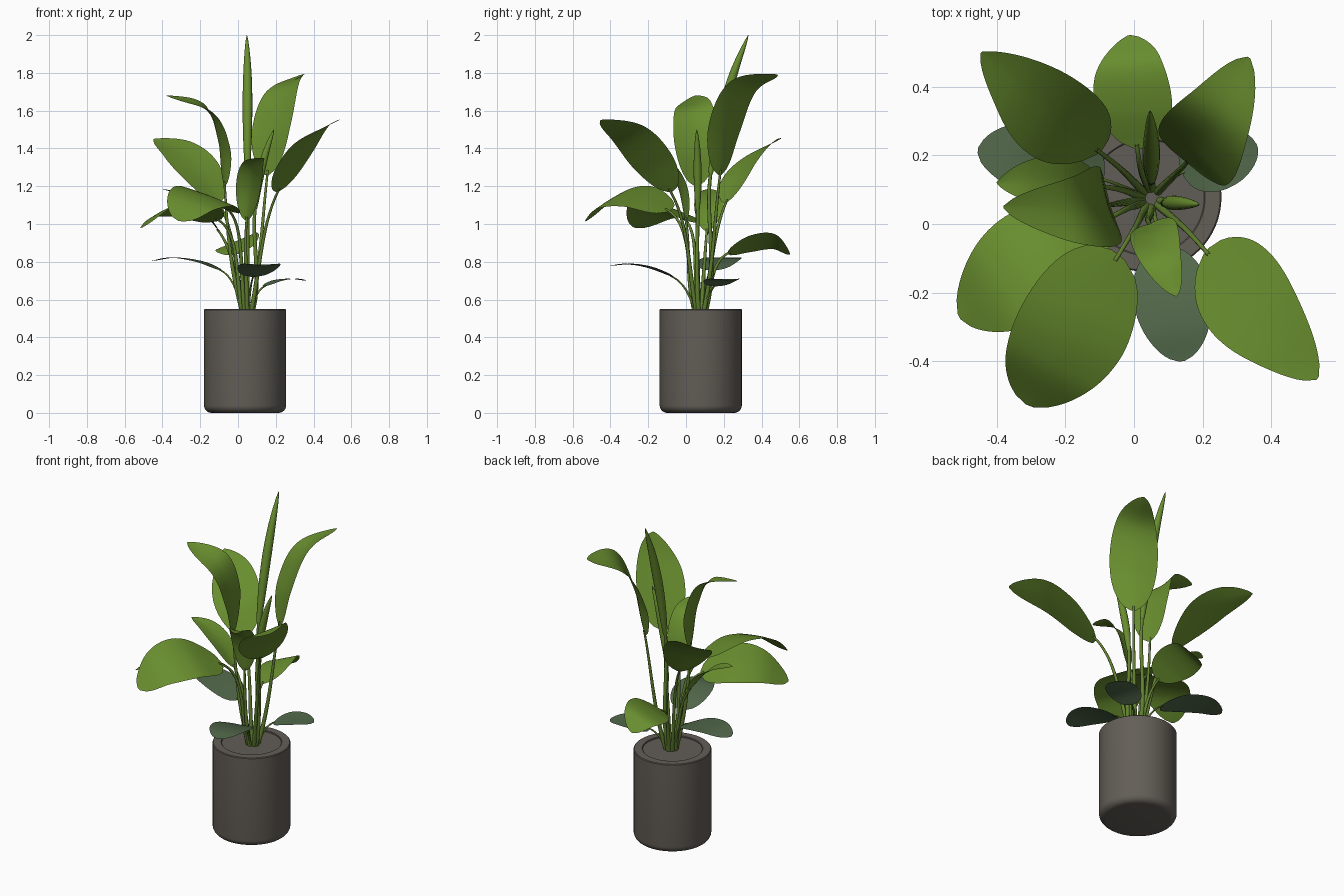
import bpy, math
from mathutils import Vector as V

if "Cube" in bpy.data.objects:
    bpy.data.objects.remove(bpy.data.objects["Cube"])


def material(name, rgb):
    m = bpy.data.materials.new(name)
    m.diffuse_color = (*rgb, 1)
    m.use_nodes = True
    m.node_tree.nodes["Principled BSDF"].inputs["Base Color"].default_value = m.diffuse_color
    return m


LEAF = material("leaf green", (0.14, 0.27, 0.028))
OLD = material("old leaf grey green", (0.085, 0.14, 0.07))
STEM = material("stem green", (0.12, 0.22, 0.03))
POT = material("pot grey brown", (0.125, 0.112, 0.095))
SOIL = material("soil grey brown", (0.12, 0.107, 0.092))


def make(name, verts, faces, mat, angle=50):
    me = bpy.data.meshes.new(name)
    me.from_pydata([tuple(v) for v in verts], [], faces)
    me.validate()
    me.materials.append(mat)
    ob = bpy.data.objects.new(name, me)
    bpy.context.collection.objects.link(ob)
    bpy.ops.object.select_all(action='DESELECT')
    ob.select_set(True)
    bpy.context.view_layer.objects.active = ob
    bpy.ops.object.shade_smooth_by_angle(angle=math.radians(angle))
    return ob


def lathe(name, profile, centre, mat, n=64):
    verts, faces = [], []
    for r, z in profile:
        for k in range(n):
            a = 2 * math.pi * k / n
            verts.append((centre[0] + r * math.cos(a), centre[1] + r * math.sin(a), z))
    for i in range(len(profile) - 1):
        for k in range(n):
            j = (k + 1) % n
            faces.append((i * n + k, i * n + j, (i + 1) * n + j, (i + 1) * n + k))
    return make(name, verts, faces, mat, 35)


def spline(pts, n):
    """Catmull-Rom through the points, n+1 samples."""
    p = [V(q) for q in pts]
    p = [2 * p[0] - p[1]] + p + [2 * p[-1] - p[-2]]
    out, segs = [], len(p) - 3
    for i in range(n + 1):
        x = i / n * segs
        k = min(int(x), segs - 1)
        t = x - k
        a, b, c, d = p[k:k + 4]
        out.append(0.5 * (2 * b + (c - a) * t + (2 * a - 5 * b + 4 * c - d) * t ** 2
                          + (3 * b - a - 3 * c + d) * t ** 3))
    return out


def tangent(path, i):
    return (path[min(i + 1, len(path) - 1)] - path[max(i - 1, 0)]).normalized()


def tube(name, path, radius, mat, n=10):
    verts, faces = [], []
    for i, p in enumerate(path):
        t = tangent(path, i)
        u = t.cross(V((0.3, 0.9, 0.1))).normalized()
        w = t.cross(u)
        r = radius(i / (len(path) - 1))
        for k in range(n):
            a = 2 * math.pi * k / n
            verts.append(p + r * (u * math.cos(a) + w * math.sin(a)))
    for i in range(len(path) - 1):
        for k in range(n):
            j = (k + 1) % n
            faces.append((i * n + k, i * n + j, (i + 1) * n + j, (i + 1) * n + k))
    return make(name, verts, faces, mat)


CROWN = V((0.05, 0.075, 0.53))


def stem(name, end, direction, r0=0.013, r1=0.006):
    out = V((end.x - CROWN.x, end.y - CROWN.y, 0)).normalized()
    a = CROWN + out * 0.026
    d = (end - a).length
    b = a + V((0, 0, 0.35 * d)) + out * 0.1 * d
    c = end - direction * 0.33 * d
    path = []
    for i in range(25):
        t = i / 24
        path.append(a * (1 - t) ** 3 + 3 * b * t * (1 - t) ** 2 + 3 * c * t * t * (1 - t) + end * t ** 3)
    tube(name, path, lambda t: r0 + (r1 - r0) * t, STEM)


def leaf(name, mid, half, roll=0.0, cup=0.15, blunt=0.7, mat=LEAF, side=None):
    """Blade swept along its midrib; roll lifts the left edge, cup raises both edges."""
    n, m = 28, 6
    path = spline(mid, n)
    d = path[-1] - path[0]
    side = V(side) if side else V((-d.y, d.x, 0)).normalized() + V((0, 0, roll))
    side.normalize()
    verts, faces = [], []
    for i, p in enumerate(path):
        t = tangent(path, i)
        s = (side - t * side.dot(t)).normalized()
        up = t.cross(s)
        x = min(max(i / n, 0.002), 0.998)
        w = half * math.sin(math.pi * x ** 0.8) ** blunt
        for k in range(-m, m + 1):
            q = k / m
            verts.append(p + s * w * q + up * cup * w * (abs(q) ** 1.6))
    c = 2 * m + 1
    for i in range(n):
        for k in range(c - 1):
            a = i * c + k
            faces.append((a, a + c, a + c + 1, a + 1))
    make(name, verts, faces, mat, 180)
    thin = mat is OLD
    stem(name + "_stem", path[1], tangent(path, 0), 0.007 if thin else 0.0125, 0.004 if thin else 0.006)


# Pot with rounded foot and shallow rim, and soil disc
C, R = (0.0375, 0.078), 0.2175
foot = [(R - 0.04 + 0.04 * math.sin(a), 0.04 - 0.04 * math.cos(a))
        for a in [math.pi / 2 * i / 6 for i in range(7)]]
lathe("pot", [(0.001, 0.0)] + foot + [(R, 0.546), (R - 0.004, 0.55), (0.17, 0.55), (0.167, 0.547), (0.167, 0.53)], C, POT)
lathe("soil", [(0.168, 0.543), (0.001, 0.543)], C, SOIL)

# Open leaves: midrib points from base to tip
leaf("back_right_leaf", [(0.155, 0.18, 1.26), (0.185, 0.215, 1.5), (0.245, 0.305, 1.715), (0.335, 0.485, 1.79)],
     0.135, side=(-0.78, 0.58, -0.25), cup=0.12, blunt=0.6)
leaf("back_left_leaf", [(-0.10, 0.21, 1.11), (-0.2, 0.285, 1.27), (-0.31, 0.39, 1.385), (-0.445, 0.5, 1.45)],
     0.135, roll=-0.42, cup=0.08)
leaf("back_leaf", [(0.01, 0.22, 0.845), (0.0, 0.34, 0.895), (-0.015, 0.46, 0.905), (-0.015, 0.55, 0.84)],
     0.122, roll=-0.42, cup=0.0, blunt=0.6)
leaf("upper_left_leaf", [(-0.07, 0.055, 1.2), (-0.085, 0.05, 1.42), (-0.17, 0.045, 1.605), (-0.38, 0.05, 1.68)],
     0.12, side=(0.3, -0.95, -0.3), cup=0.1, blunt=0.65)
leaf("middle_left_leaf", [(-0.1, 0.11, 0.96), (-0.2, 0.12, 1.08), (-0.3, 0.125, 1.15), (-0.4, 0.12, 1.185)],
     0.078, cup=0.15)
leaf("front_left_leaf", [(-0.1, 0.0, 1.02), (-0.25, -0.09, 1.09), (-0.39, -0.18, 1.075), (-0.51, -0.27, 0.98)],
     0.17, roll=0.3, cup=-0.03, blunt=0.55)
leaf("front_leaf", [(-0.045, -0.09, 1.07), (-0.15, -0.26, 1.15), (-0.235, -0.41, 1.125), (-0.305, -0.53, 1.015)],
     0.172, roll=-0.33, cup=-0.03, blunt=0.5)
leaf("front_right_leaf", [(0.21, -0.08, 1.17), (0.295, -0.18, 1.33), (0.4, -0.3, 1.475), (0.535, -0.45, 1.55)],
     0.145, roll=0.38, cup=0.02, blunt=0.62)
leaf("front_small_leaf", [(0.045, 0.0, 1.02), (0.06, -0.03, 1.19), (0.08, -0.1, 1.31), (0.125, -0.21, 1.35)],
     0.072, cup=0.2, blunt=0.6)

# Old low leaves
leaf("low_left_leaf", [(-0.09, 0.13, 0.755), (-0.2, 0.165, 0.8), (-0.34, 0.2, 0.822), (-0.455, 0.215, 0.805)],
     0.11, cup=0.0, blunt=0.5, mat=OLD)
leaf("low_right_leaf", [(0.14, 0.15, 0.67), (0.21, 0.18, 0.698), (0.29, 0.205, 0.708), (0.36, 0.225, 0.70)],
     0.093, cup=0.03, blunt=0.5, mat=OLD)
leaf("low_front_leaf", [(0.08, -0.07, 0.72), (0.105, -0.19, 0.765), (0.125, -0.3, 0.785), (0.14, -0.4, 0.778)],
     0.112, cup=0.05, blunt=0.5, mat=OLD)


# Rolled young leaves
def spear(name, mid, r):
    path = spline(mid, 24)
    tube(name, path, lambda t: 0.001 + r * math.sin(math.pi * min(0.12 + 0.88 * t, 1)) ** 0.7, LEAF, 14)
    stem(name + "_stem", path[1], tangent(path, 1), 0.013, 0.009)


spear("tall_rolled_leaf", [(0.05, 0.13, 1.27), (0.05, 0.185, 1.55), (0.05, 0.25, 1.79), (0.047, 0.33, 2.0)], 0.025)
spear("small_rolled_leaf", [(0.09, 0.062, 1.08), (0.11, 0.062, 1.22), (0.145, 0.06, 1.37), (0.19, 0.057, 1.5)], 0.02)
